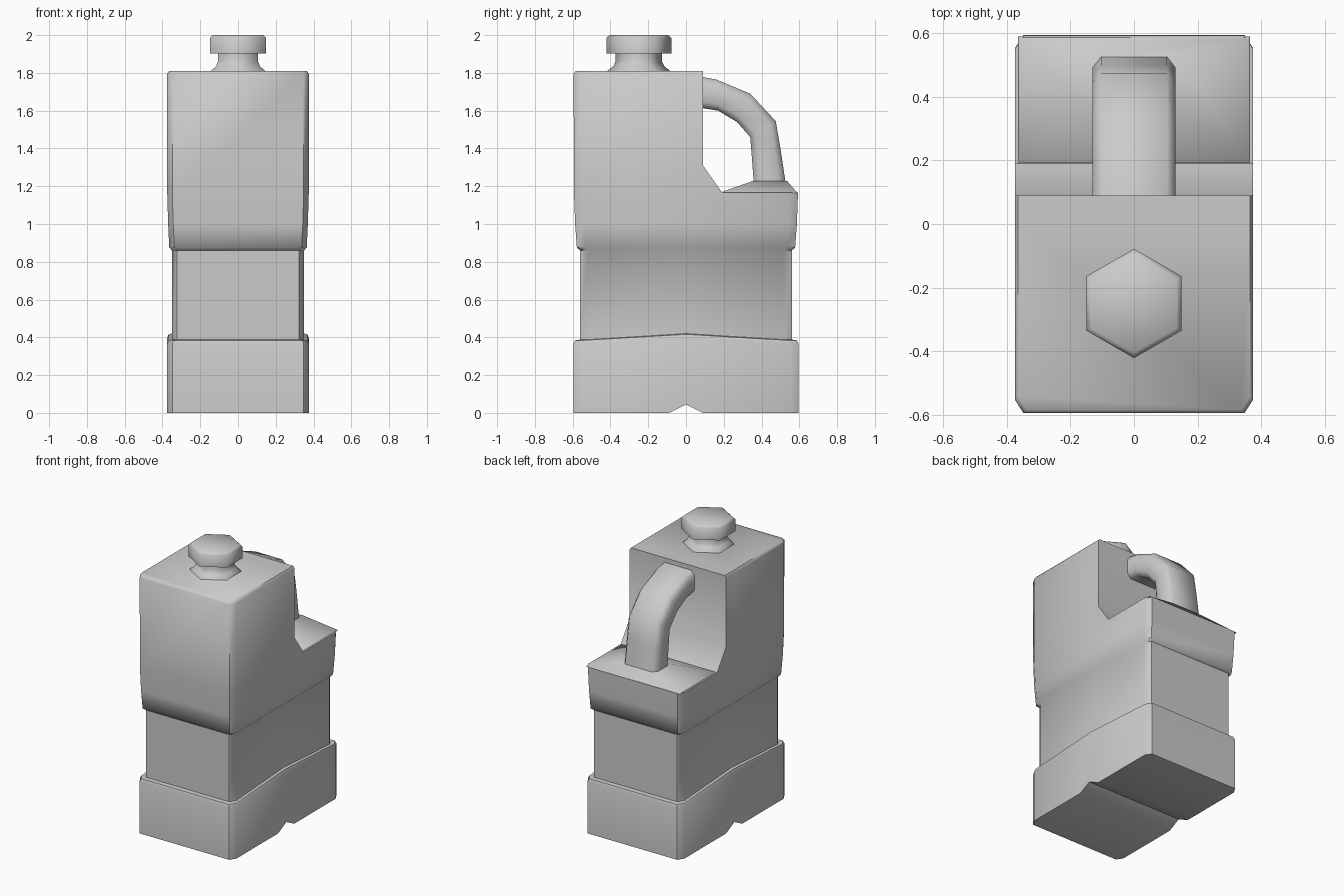
import bpy, bmesh, math
from mathutils import Vector

if "Cube" in bpy.data.objects:
    bpy.data.objects.remove(bpy.data.objects["Cube"])


def finish(name, bm, angle=65):
    bmesh.ops.recalc_face_normals(bm, faces=bm.faces)
    me = bpy.data.meshes.new(name)
    bm.to_mesh(me)
    bm.free()
    ob = bpy.data.objects.new(name, me)
    bpy.context.collection.objects.link(ob)
    bpy.ops.object.select_all(action='DESELECT')
    bpy.context.view_layer.objects.active = ob
    ob.select_set(True)
    if angle:
        bpy.ops.object.shade_smooth_by_angle(angle=math.radians(angle))
    return ob


def loft(name, rings, angle=65):
    bm = bmesh.new()
    rows = [[bm.verts.new(p) for p in r] for r in rings]
    n = len(rows[0])
    for a, b in zip(rows, rows[1:]):
        for i in range(n):
            bm.faces.new((a[i], a[(i + 1) % n], b[(i + 1) % n], b[i]))
    bm.faces.new(rows[0])
    bm.faces.new(rows[-1])
    return finish(name, bm, angle)


def body_ring(z, hx, hy, peak):
    # chamfered rectangle with a raised midpoint on each long side
    cx, cy = hx - 0.027, hy - 0.042
    return [(hx, -cy, z), (hx, 0, z + peak), (hx, cy, z), (cx, hy, z), (-cx, hy, z),
            (-hx, cy, z), (-hx, 0, z + peak), (-hx, -cy, z), (-cx, -hy, z), (cx, -hy, z)]


def cut(target, name, profile):
    # subtract a side profile (y, z) running across the full width
    cutter = loft(name, [[(x, y, z) for y, z in profile] for x in (-0.6, 0.6)], 0)
    cutter.hide_render = True
    mod = target.modifiers.new(name, 'BOOLEAN')
    mod.operation, mod.solver, mod.object = 'DIFFERENCE', 'EXACT', cutter
    bpy.context.view_layer.objects.active = target
    bpy.ops.object.modifier_apply(modifier=mod.name)
    bpy.data.objects.remove(cutter)


# body: base, label waist and shoulders in one loft
levels = [(0, .375, .595, 0), (.365, .375, .595, .03), (.384, .368, .588, .032),
          (.388, .350, .560, .032), (.86, .350, .560, 0), (.875, .364, .578, 0),
          (1.0, .370, .587, 0), (1.17, .375, .593, 0), (1.795, .375, .595, 0),
          (1.81, .365, .585, 0)]
body = loft("jug_body", [body_ring(*l) for l in levels])

# rear step for the handle, and the groove under the base
cut(body, "step_cutter", [(.09, 2.1), (.09, 1.31), (.19, 1.168), (.8, 1.168), (.8, 2.1)])
cut(body, "groove_cutter", [(-.18, -.045), (0, .045), (.18, -.045)])
bpy.ops.object.select_all(action='DESELECT')
body.select_set(True)
bpy.context.view_layer.objects.active = body
bpy.ops.object.shade_smooth_by_angle(angle=math.radians(50))

# sloped shelf rising to the handle foot
loft("handle_shelf", [[(-x, y0, z), (x, y0, z), (x, y1, z), (-x, y1, z)]
     for x, y0, y1, z in ((.365, .19, .59, 1.165), (.36, .195, .583, 1.172),
                          (.135, .355, .535, 1.228))])

# handle: outer and inner side-profile points, joined by a chamfered section
outer = [(.05, 1.785), (.16, 1.765), (.34, 1.69), (.475, 1.545), (.50, 1.40), (.53, 1.20)]
inner = [(.05, 1.62), (.17, 1.60), (.27, 1.54), (.34, 1.46), (.348, 1.36), (.36, 1.20)]
section = [(-1, .2), (-.8, 0), (.8, 0), (1, .2), (1, .8), (.8, 1), (-.8, 1), (-1, .8)]
rings = []
for o, i in zip(outer, inner):
    o, i = Vector(o), Vector(i)
    rings.append([(.13 * u, *i.lerp(o, v)) for u, v in section])
loft("handle", rings)


# six-sided neck and cap
def hexagon(r, z):
    return [(r * math.cos(math.radians(30 + 60 * k)),
             -.25 + r * math.sin(math.radians(30 + 60 * k)), z) for k in range(6)]


loft("neck", [hexagon(r, z) for r, z in ((.168, 1.80), (.165, 1.812), (.135, 1.835),
                                         (.123, 1.86), (.123, 1.91))])
loft("cap", [hexagon(r, z) for r, z in ((.172, 1.902), (.172, 1.985), (.155, 2.0))])
